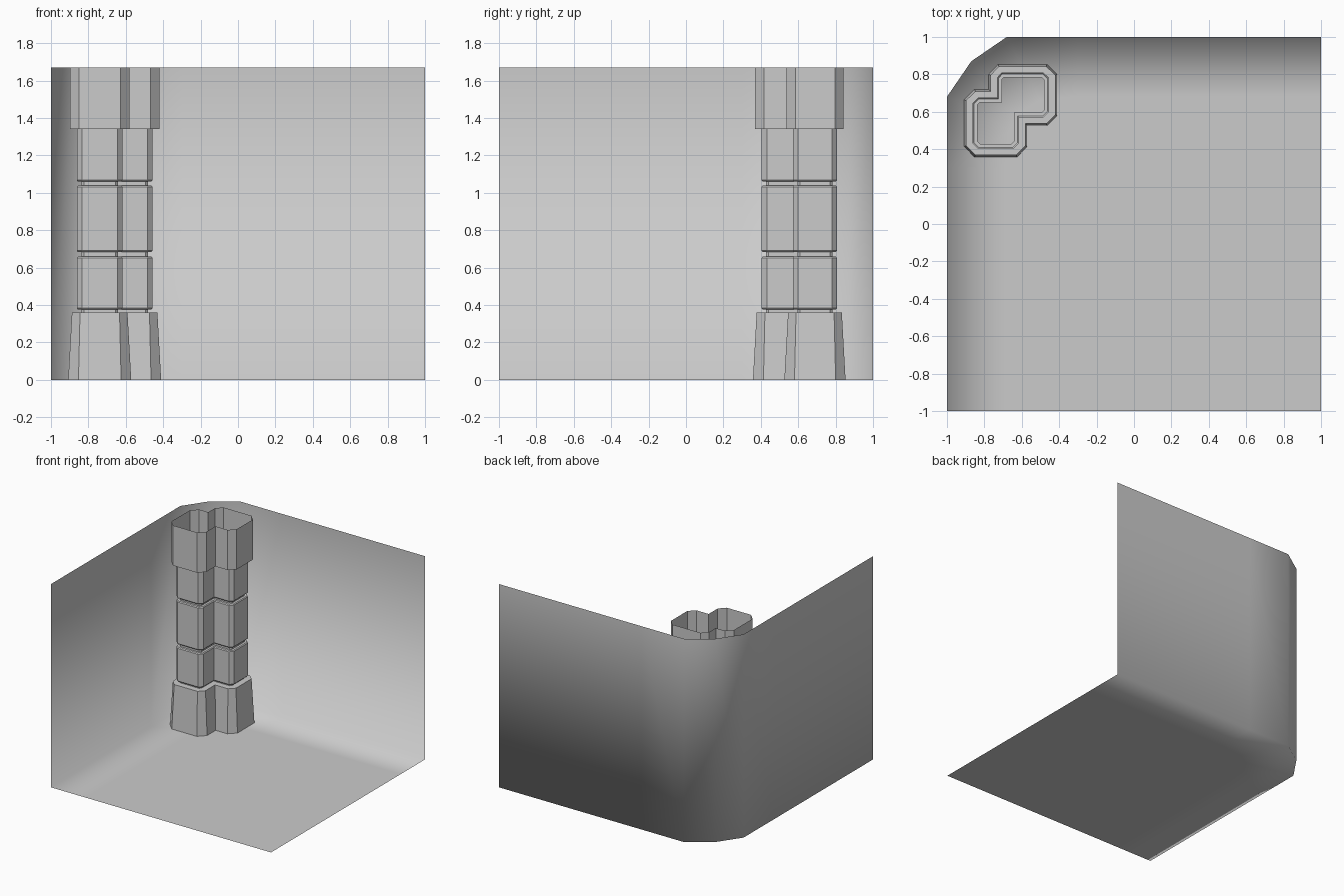
import bpy
from mathutils import Vector

if "Cube" in bpy.data.objects:
    bpy.data.objects.remove(bpy.data.objects["Cube"])


def make_object(name, verts, faces, smooth=False):
    mesh = bpy.data.meshes.new(name)
    mesh.from_pydata(verts, [], faces)
    mesh.update()
    mesh.polygons.foreach_set("use_smooth", [smooth] * len(mesh.polygons))
    ob = bpy.data.objects.new(name, mesh)
    bpy.context.collection.objects.link(ob)
    return ob


def inset(points, d):
    """Mitred inset of a counter-clockwise outline."""
    out = []
    n = len(points)
    for i, p in enumerate(points):
        a = (p - points[i - 1]).normalized()
        b = (points[(i + 1) % n] - p).normalized()
        na, nb = Vector((-a.y, a.x)), Vector((-b.y, b.x))
        out.append(p + (na + nb) * d / (1 + na.dot(nb)))
    return out


# Floor and two walls: one smooth sheet with a faceted vertical corner
HEIGHT = 1.67
edge = [(-1, -1), (-1, .3), (-1, .68), (-.87, .87), (-.68, 1), (-.3, 1), (1, 1)]
inner = [(-.68, -1), (-.68, .3), (-.66, .5), (-.6, .6), (-.5, .66), (-.3, .68), (1, .68)]
n = len(edge)
verts = ([(x, y, HEIGHT) for x, y in edge] + [(x, y, 0) for x, y in edge]
         + [(x, y, 0) for x, y in inner] + [(1, -1, 0)])
faces = []
for i in range(n - 1):
    faces.append((n + i, n + i + 1, i + 1, i))
    faces.append((n + i, 2 * n + i, 2 * n + i + 1, n + i + 1))
faces.append(tuple(reversed(range(2 * n, 3 * n + 1))))
make_object("floor_and_walls", verts, faces, smooth=True)

# Pillar plan: two overlapping chamfered squares
outline = [Vector(p) for p in [
    (-.908, .414), (-.853, .358), (-.625, .358), (-.571, .414), (-.571, .526),
    (-.465, .526), (-.411, .580), (-.411, .800), (-.465, .853), (-.727, .853),
    (-.777, .800), (-.777, .719), (-.853, .719), (-.908, .665)]]

# Pillar side profile as (height, inset): base, grooved blocks, open cap
profile = [(0, 0), (.36, .02), (.36, .07)]
for low, high in [(.376, .658), (.683, 1.038), (1.06, None)]:
    profile += [(low, .07), (low, .052), (low + .007, .046)]
    if high:
        profile += [(high - .007, .046), (high, .052), (high, .07)]
profile += [(1.34, .046), (1.34, .01), (HEIGHT, .01)]

verts, faces = [], []
m = len(outline)
for z, d in profile:
    verts += [(p.x, p.y, z) for p in inset(outline, d)]
for r in range(len(profile) - 1):
    for i in range(m):
        j = (i + 1) % m
        faces.append((r * m + i, r * m + j, (r + 1) * m + j, (r + 1) * m + i))
make_object("pillar", verts, faces)
